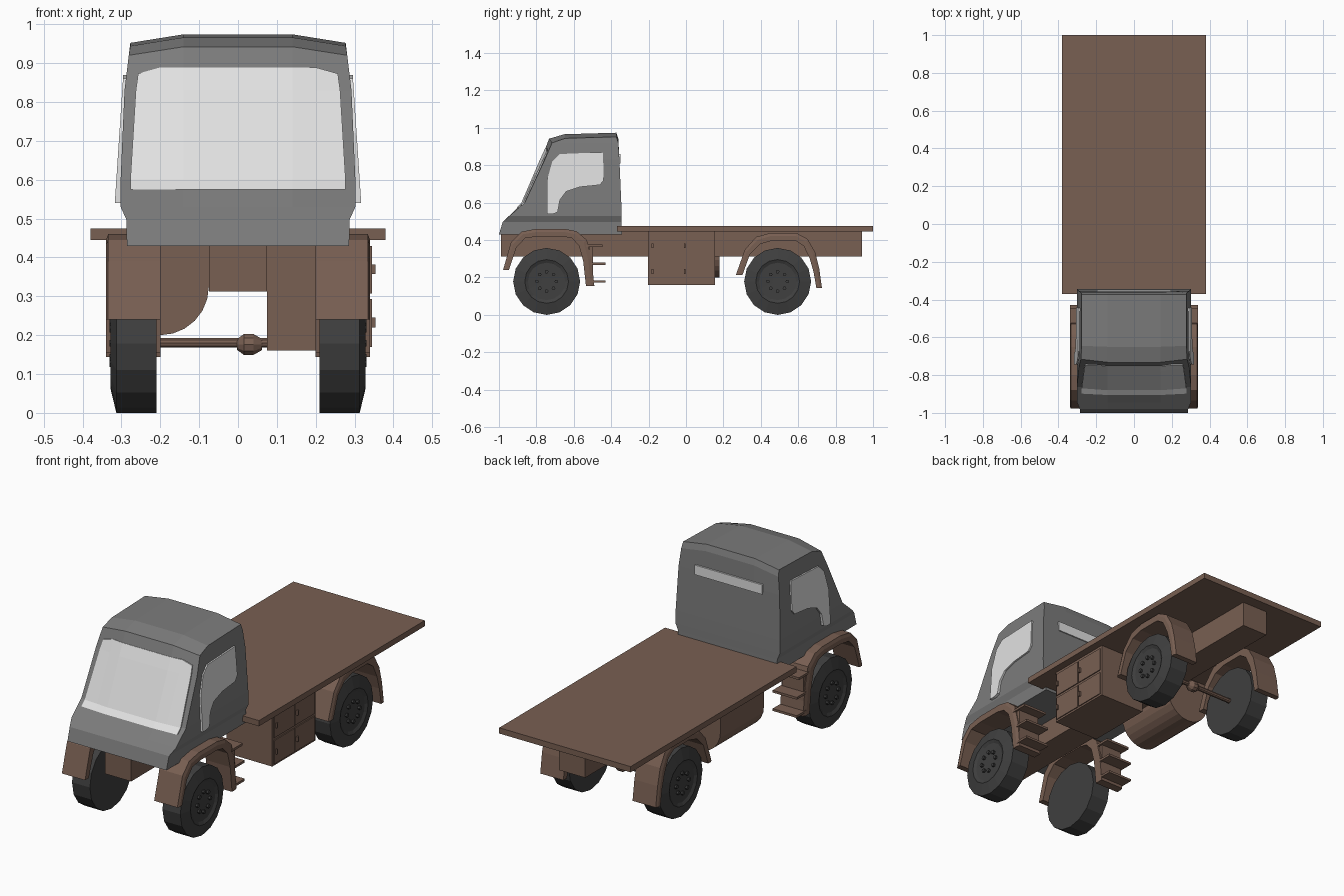
import bpy, bmesh, math
from math import sin, cos, pi

cube = bpy.data.objects.get("Cube")
if cube:
    bpy.data.objects.remove(cube, do_unlink=True)


def material(name, r, g, b):
    m = bpy.data.materials.new(name)
    m.use_nodes = True
    m.diffuse_color = (r, g, b, 1)
    m.node_tree.nodes["Principled BSDF"].inputs["Base Color"].default_value = (r, g, b, 1)
    return m


BROWN = material("chassis brown", .19, .115, .085)
GREY = material("cab grey", .2, .2, .2)
GLASS = material("pale glass", .75, .75, .75)
BLACK = material("tyre black", .05, .05, .05)


def loft(name, rings, mat):
    """Join rings of equal point count into a closed solid."""
    bm = bmesh.new()
    loops = [[bm.verts.new(p) for p in ring] for ring in rings]
    n = len(loops[0])
    for a, b in zip(loops, loops[1:]):
        for i in range(n):
            j = (i + 1) % n
            bm.faces.new((a[i], a[j], b[j], b[i]))
    bm.faces.new(loops[0][::-1])
    bm.faces.new(loops[-1])
    bmesh.ops.recalc_face_normals(bm, faces=bm.faces)
    me = bpy.data.meshes.new(name)
    bm.to_mesh(me)
    bm.free()
    me.materials.append(mat)
    ob = bpy.data.objects.new(name, me)
    bpy.context.collection.objects.link(ob)
    return ob


def box(name, x, y, z, mat=BROWN):
    base = [(x[0], y[0]), (x[1], y[0]), (x[1], y[1]), (x[0], y[1])]
    return loft(name, [[(a, b, h) for a, b in base] for h in z], mat)


def lathe_x(name, profile, y, z, mat, sides=16):
    """Turn (x, radius) pairs about an axis along x."""
    return loft(name, [[(x, y + r * cos(2 * pi * i / sides), z + r * sin(2 * pi * i / sides))
                        for i in range(sides)] for x, r in profile], mat)


# Bed and chassis
box("flat_bed", (-.38, .38), (-.37, 1), (.445, .475))
box("chassis_beam", (-.075, .075), (-.99, .94), (.312, .446))

# Fuel tank with a half-round belly
belly = [(-.2 + .125 * cos(pi * i / 12), .325 - .125 * sin(pi * i / 12)) for i in range(13)]
tank = [(-.075, .446)] + belly + [(-.325, .446)]
loft("fuel_tank", [[(x, y, z) for x, z in tank] for y in (-.18, .18)], BROWN)

# Locker with four doors and handles
box("locker", (.075, .34), (-.203, .155), (.16, .446))
for y0 in (-.193, -.02):
    for z0 in (.17, .307):
        box("locker_door", (.338, .345), (y0, y0 + .165), (z0, z0 + .123))
        box("door_handle", (.344, .354), (y0 + .008, y0 + .018), (z0 + .05, z0 + .075))

# Rear axle with differential
lathe_x("rear_axle", [(-.22, .013), (.22, .013)], .49, .18, BROWN, 10)
lathe_x("differential", [(-.002, .015), (.015, .028), (.04, .028), (.062, .015)], .49, .176, BROWN, 10)

# Fender outlines as (y, z): outer edge, then inner edge
front_outer = [(-.978, .24), (-.935, .39), (-.88, .445), (-.8, .46), (-.65, .46),
               (-.585, .447), (-.53, .40), (-.505, .3), (-.49, .155)]
front_inner = [(-.947, .24), (-.907, .36), (-.86, .41), (-.79, .42), (-.66, .42),
               (-.61, .41), (-.572, .37), (-.55, .29), (-.535, .155)]
rear_outer = [(.267, .214), (.315, .35), (.375, .417), (.45, .438), (.59, .438),
              (.65, .406), (.69, .337), (.712, .25), (.727, .144)]
rear_inner = [(.302, .214), (.342, .325), (.395, .378), (.46, .397), (.585, .397),
              (.63, .367), (.662, .3), (.682, .23), (.697, .144)]


def fender(name, s, outer, inner):
    lip = [(a + .4 * (c - a), b + .4 * (d - b)) for (a, b), (c, d) in zip(outer, inner)]
    rings = [[(s * x, y, z) for y, z in edge + inner[::-1]]
             for x, edge in ((.2, outer), (.334, outer), (.34, lip))]
    loft(name, rings, BROWN)


for s, side in ((1, "left"), (-1, "right")):
    fender(side + "_front_fender", s, front_outer, front_inner)
    fender(side + "_rear_fender", s, rear_outer, rear_inner)
    # Wheels with dished hubs and studs
    for y, end in ((-.745, "front"), (.49, "rear")):
        lathe_x(f"{side}_{end}_wheel", [(s * x, r) for x, r in
                ((.21, .179), (.313, .179), (.328, .117), (.32, .1), (.318, .03))], y, .179, BLACK)
        for i in range(8):
            a = 2 * pi * i / 8
            lathe_x("wheel_stud", [(s * .316, .01), (s * .33, .01)],
                    y + .052 * cos(a), .179 + .052 * sin(a), BLACK, 6)
    # Entry steps behind the front wheels
    for z, y0, y1 in ((.37, -.535, -.447), (.274, -.51, -.43), (.178, -.51, -.43)):
        box(side + "_step", sorted((s * .2, s * .34)), (y0, y1), (z - .006, z + .006))
    box(side + "_step_bracket", sorted((s * .21, s * .33)), (-.515, -.498), (.155, .376))

# Cab shell: height, front y, back y, half width, corner setback, crown rise
levels = [(.43, -1, -.343, .286, 0, 0), (.497, -.98, -.344, .287, 0, 0),
          (.53, -.945, -.344, .302, .002, 0), (.6, -.874, -.346, .302, .012, 0),
          (.83, -.775, -.356, .292, .02, 0), (.92, -.732, -.362, .281, .016, .022),
          (.944, -.65, -.372, .277, .005, .022)]
MID = .14


def cab_ring(z, front, back, w, setback, rise):
    xs = (-w, -MID, MID, w)
    f = [(x, front + (setback if abs(x) > MID else 0), z + (0 if abs(x) > MID else rise)) for x in xs]
    return f + [(x, back, h) for x, _, h in f[::-1]]


cab = loft("cab", [cab_ring(*lv) for lv in levels], GREY)
# Split the roof into crowned strips
bm = bmesh.new()
bm.from_mesh(cab.data)
bm.faces.ensure_lookup_table()
roof = max(bm.faces, key=lambda f: f.calc_center_median().z)
vs = list(roof.verts)
fr = sorted([v for v in vs if v.co.y < -.5], key=lambda v: v.co.x)
bk = sorted([v for v in vs if v.co.y > -.5], key=lambda v: v.co.x)
bmesh.ops.delete(bm, geom=[roof], context='FACES_ONLY')
for i in range(3):
    bm.faces.new((fr[i], fr[i + 1], bk[i + 1], bk[i]))
for v in bk:
    v.co.z += .008
bmesh.ops.recalc_face_normals(bm, faces=bm.faces)
bm.to_mesh(cab.data)
bm.free()


def cab_at(z):
    """Front y, half width and setback of the cab at a height."""
    for a, b in zip(levels, levels[1:]):
        if a[0] <= z <= b[0]:
            t = (z - a[0]) / (b[0] - a[0])
            return [a[k] + t * (b[k] - a[k]) for k in (1, 3, 4)]


# Windscreen plate following the cab front
rows = []
for z, w, lift in ((.575, .277, 0), (.6, .277, 0), (.83, .263, 0), (.873, .257, .016)):
    front, half, setback = cab_at(z)
    pts = []
    for x in (-w, -.2, -MID, MID, .2, w):
        k = max(0, (abs(x) - MID) / (half - MID))
        up = lift if abs(x) < w else 0
        pts.append((x, front + setback * k + up * .4 - .006, z + up))
    rows.append(pts + [(x, y + .009, z) for x, y, z in pts[::-1]])
loft("windscreen", rows, GLASS)

# Side windows, leaning slightly off the doors
pane = [(-.743, .54), (-.743, .72), (-.715, .82), (-.674, .86), (-.444, .87), (-.44, .72),
        (-.46, .695), (-.567, .684), (-.64, .66), (-.674, .615), (-.686, .55), (-.71, .54)]
for s, side in ((1, "left"), (-1, "right")):
    loft(side + "_side_window", [[(s * (.317 - .066 * (z - .54) - d), y, z) for y, z in pane]
                                 for d in (0, .018)], GLASS)

# Narrow rear window
box("rear_window", (-.195, .195), (-.358, -.349), (.81, .86), GLASS)
